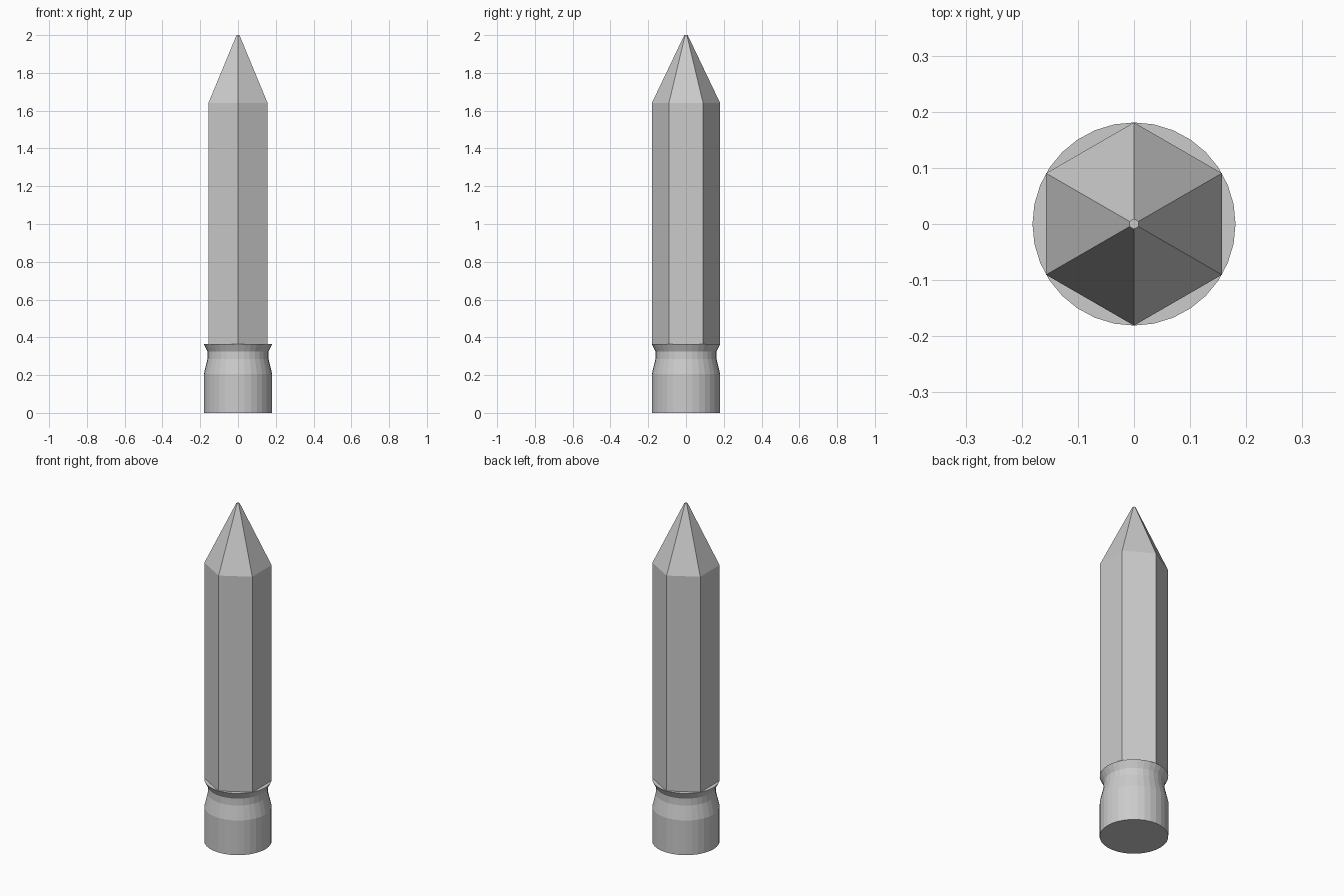
import bpy, bmesh, math

if "Cube" in bpy.data.objects:
    bpy.data.objects.remove(bpy.data.objects["Cube"])


def lathe(name, profile, sides, start):
    """Stack rings of (radius, height) into a closed solid."""
    bm = bmesh.new()
    rings = []
    for r, z in profile:
        rings.append([bm.verts.new((r * math.cos(start + 2 * math.pi * i / sides),
                                    r * math.sin(start + 2 * math.pi * i / sides), z))
                      for i in range(sides)])
    for low, high in zip(rings, rings[1:]):
        for i in range(sides):
            j = (i + 1) % sides
            bm.faces.new((low[i], low[j], high[j], high[i]))
    bm.faces.new(rings[0][::-1])
    bm.faces.new(rings[-1])
    mesh = bpy.data.meshes.new(name)
    bm.to_mesh(mesh)
    bm.free()
    obj = bpy.data.objects.new(name, mesh)
    bpy.context.collection.objects.link(obj)
    return obj


R = 0.181

# Round end cap with a pinched neck and a flared rim
lathe("end_cap", [(R, 0), (R, 0.205), (0.162, 0.285), (0.161, 0.325), (R, 0.365)], 32, 0)

# Six-sided shaft, corners on the y axis
lathe("hex_shaft", [(R, 0.365), (R, 1.64)], 6, math.pi / 2)

# Sharpened six-sided point with a tiny flat tip
lathe("pointed_tip", [(R, 1.64), (0.009, 2.0)], 6, math.pi / 2)
